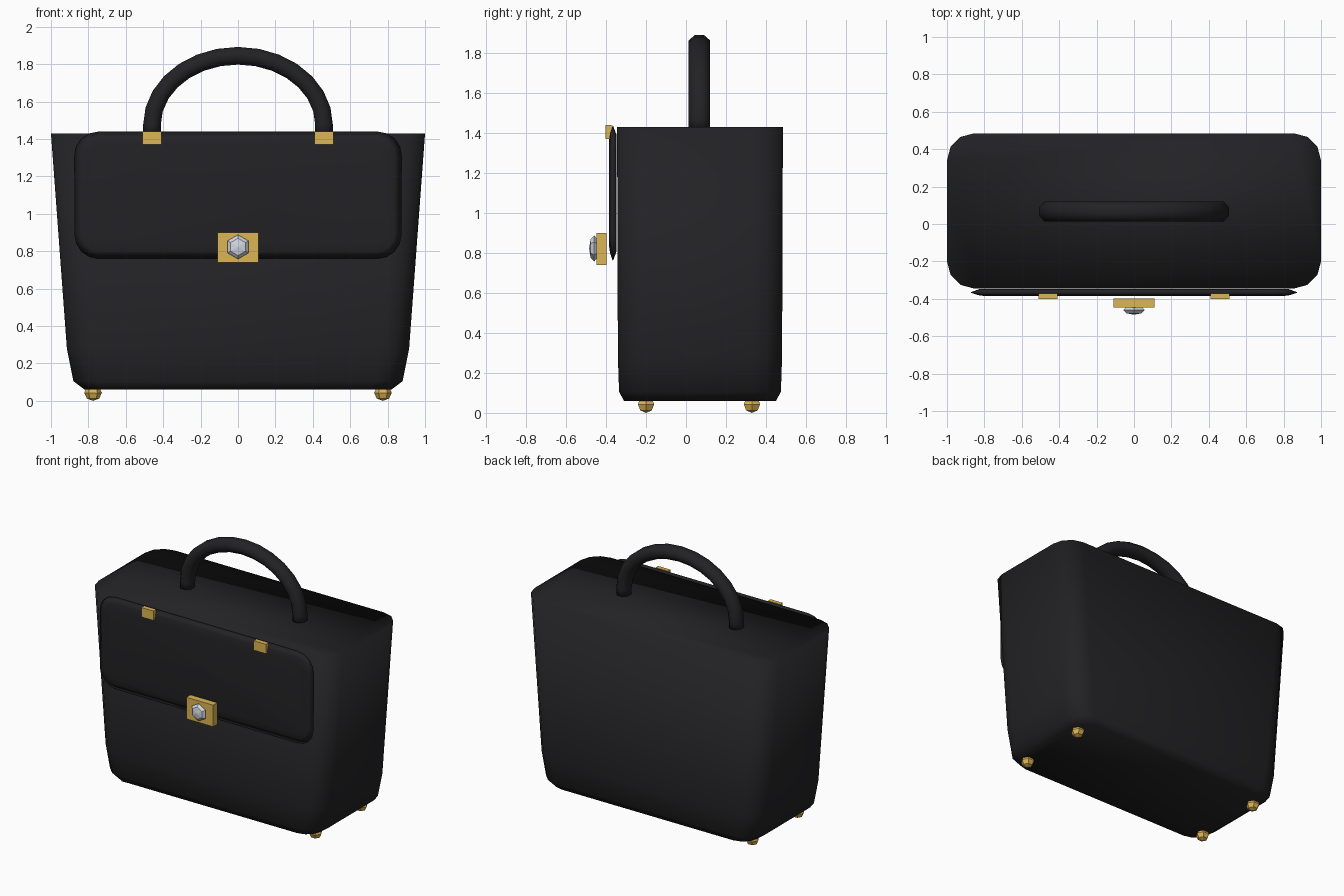
import bpy, bmesh
from math import sin, cos, pi, radians
from mathutils import Matrix, Vector

if "Cube" in bpy.data.objects:
    bpy.data.objects.remove(bpy.data.objects["Cube"])


def material(name, color):
    m = bpy.data.materials.new(name)
    m.diffuse_color = (*color, 1)
    m.use_nodes = True
    m.node_tree.nodes["Principled BSDF"].inputs["Base Color"].default_value = m.diffuse_color
    return m


leather = material("black_leather", (0.016, 0.016, 0.018))
gold = material("gold", (0.72, 0.46, 0.09))
silver = material("silver", (0.65, 0.68, 0.75))


def finish(bm, name, mat, smooth=True):
    bmesh.ops.recalc_face_normals(bm, faces=bm.faces[:])
    mesh = bpy.data.meshes.new(name)
    bm.to_mesh(mesh)
    bm.free()
    mesh.materials.append(mat)
    for p in mesh.polygons:
        p.use_smooth = smooth
    ob = bpy.data.objects.new(name, mesh)
    bpy.context.collection.objects.link(ob)
    return ob


def loft(name, rings, mat):
    # skin a list of closed rings and cap both ends
    bm = bmesh.new()
    loops = [[bm.verts.new(p) for p in ring] for ring in rings]
    n = len(loops[0])
    for a, b in zip(loops, loops[1:]):
        for i in range(n):
            j = (i + 1) % n
            bm.faces.new((a[i], a[j], b[j], b[i]))
    bm.faces.new(loops[0])
    bm.faces.new(loops[-1])
    return finish(bm, name, mat)


def rounded_rect(hw, hh, r, seg):
    pts = []
    for k, (sx, sy) in enumerate(((1, 1), (-1, 1), (-1, -1), (1, -1))):
        for i in range(seg + 1):
            a = pi / 2 * (k + i / seg)
            pts.append((sx * (hw - r) + r * cos(a), sy * (hh - r) + r * sin(a)))
    return pts


def box(name, lo, hi, mat):
    bm = bmesh.new()
    lo, hi = Vector(lo), Vector(hi)
    bmesh.ops.create_cube(bm, size=1, matrix=Matrix.Translation((lo + hi) / 2)
                          @ Matrix.Diagonal((*(hi - lo), 1)))
    return finish(bm, name, mat, smooth=False)


def bead(name, center, scale, rot, mat):
    # six-sided low-poly sphere
    bm = bmesh.new()
    bmesh.ops.create_uvsphere(bm, u_segments=6, v_segments=4, radius=1,
                              matrix=Matrix.Translation(center) @ Matrix.Diagonal((*scale, 1)) @ rot)
    return finish(bm, name, mat, smooth=False)


# tapered bag body
loft("body", [[(x, y + 0.07, z) for x, y in rounded_rect(hw, hd, r, 3)]
              for z, hw, hd, r in ((0.06, 0.82, 0.38, 0.12), (0.105, 0.88, 0.405, 0.14),
                                   (0.28, 0.915, 0.411, 0.145), (1.43, 1.0, 0.415, 0.145))], leather)

# front flap with thin bevelled edge
loft("front_flap", [[(x, y, z + 1.1) for x, z in rounded_rect(0.875 - d, 0.34 - d, 0.13 - d, 4)]
                    for y, d in ((-0.347, 0.05), (-0.366, 0.0), (-0.38, 0.04), (-0.386, 0.08))], leather)

# arched carry handle, octagonal tube
path = [(0.46, 1.42, 0)]
path += [(0.46 * cos(pi * i / 14), 1.475 + 0.37 * sin(pi * i / 14), pi * i / 14) for i in range(15)]
path += [(-0.46, 1.42, pi)]
tube = []
for x, z, a in path:
    ring = []
    for k in range(8):
        t = radians(22.5 + 45 * k)
        ring.append((x + 0.051 * cos(t) * cos(a), 0.067 + 0.058 * sin(t), z + 0.051 * cos(t) * sin(a)))
    tube.append(ring)
loft("handle", tube, leather)

# clips at the flap top and feet under the base
for side, s in (("left", -1), ("right", 1)):
    box(f"flap_clip_{side}", (s * 0.46 - 0.05, -0.402, 1.37), (s * 0.46 + 0.05, -0.372, 1.44), gold)
    for end, y in (("front", -0.2), ("back", 0.33)):
        bead(f"foot_{end}_{side}", (s * 0.775, y, 0.043), (0.047, 0.047, 0.043),
             Matrix.Rotation(radians(30), 4, 'Z'), gold)

# clasp plate and faceted button
box("clasp_plate", (-0.11, -0.447, 0.74), (0.11, -0.398, 0.9), gold)
bead("clasp_button", (0, -0.46, 0.823), (0.065, 0.025, 0.065),
     Matrix.Rotation(radians(90), 4, 'X'), silver)
